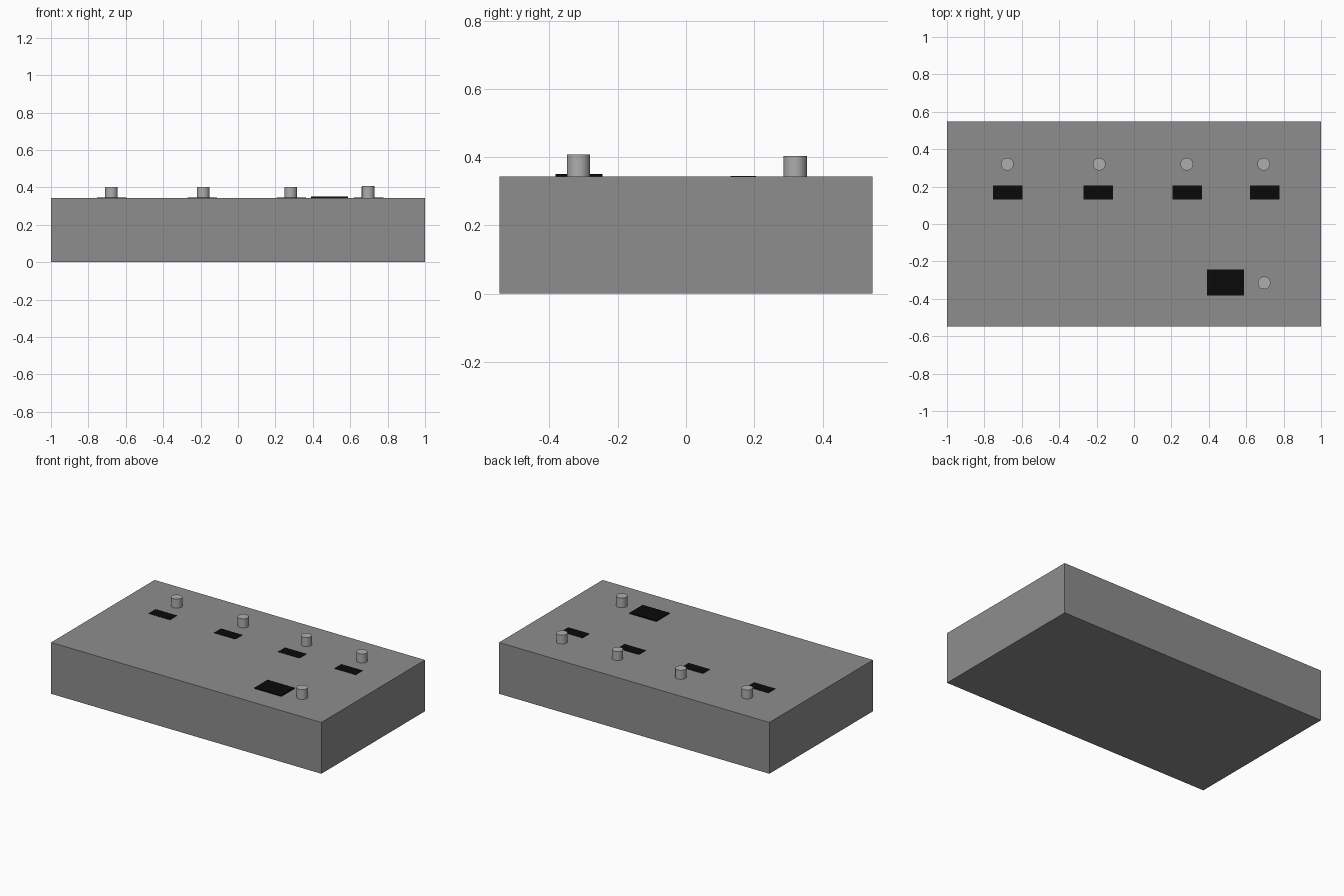
import bpy
import bmesh
from mathutils import Matrix, Vector

if "Cube" in bpy.data.objects:
    bpy.data.objects.remove(bpy.data.objects["Cube"], do_unlink=True)

TOP = 0.343


def make_material(name, value):
    mat = bpy.data.materials.new(name)
    mat.use_nodes = True
    color = (value, value, value, 1)
    mat.diffuse_color = color
    mat.node_tree.nodes["Principled BSDF"].inputs["Base Color"].default_value = color
    return mat


grey = make_material("mid grey", 0.27)
light = make_material("light grey", 0.42)
black = make_material("black", 0.003)


def finish(name, bm, mat):
    mesh = bpy.data.meshes.new(name)
    bm.to_mesh(mesh)
    bm.free()
    mesh.materials.append(mat)
    obj = bpy.data.objects.new(name, mesh)
    bpy.context.collection.objects.link(obj)
    return obj


def box(name, center, size, mat):
    bm = bmesh.new()
    matrix = Matrix.Translation(center) @ Matrix.Diagonal(Vector((*size, 1)))
    bmesh.ops.create_cube(bm, size=1, matrix=matrix)
    return finish(name, bm, mat)


def peg(name, x, y, top):
    height = top - TOP + 0.01
    bm = bmesh.new()
    bmesh.ops.create_cone(bm, cap_ends=True, segments=32, radius1=0.034, radius2=0.034,
                          depth=height, matrix=Matrix.Translation((x, y, top - height / 2)))
    # Round walls, flat caps
    for face in bm.faces:
        face.smooth = abs(face.normal.z) < 0.5
    for edge in bm.edges:
        edge.smooth = all(f.smooth for f in edge.link_faces)
    return finish(name, bm, light)


def plate(name, x, y, width, depth, thickness):
    return box(name, (x, y, TOP + thickness / 2), (width, depth, thickness), black)


# Main slab
box("body", (0, 0, TOP / 2), (2, 1.094, TOP), grey)

# Back row: a peg with a small dark plate in front of each
back_row = [(-0.677, -0.674), (-0.186, -0.19), (0.282, 0.284), (0.693, 0.7)]
for i, (peg_x, plate_x) in enumerate(back_row, 1):
    peg(f"back_peg_{i}", peg_x, 0.32, 0.403)
    plate(f"small_plate_{i}", plate_x, 0.168, 0.158, 0.074, 0.002)

# Front pair: one peg beside a larger plate
peg("front_peg", 0.696, -0.315, 0.408)
plate("large_plate", 0.489, -0.313, 0.198, 0.138, 0.007)
